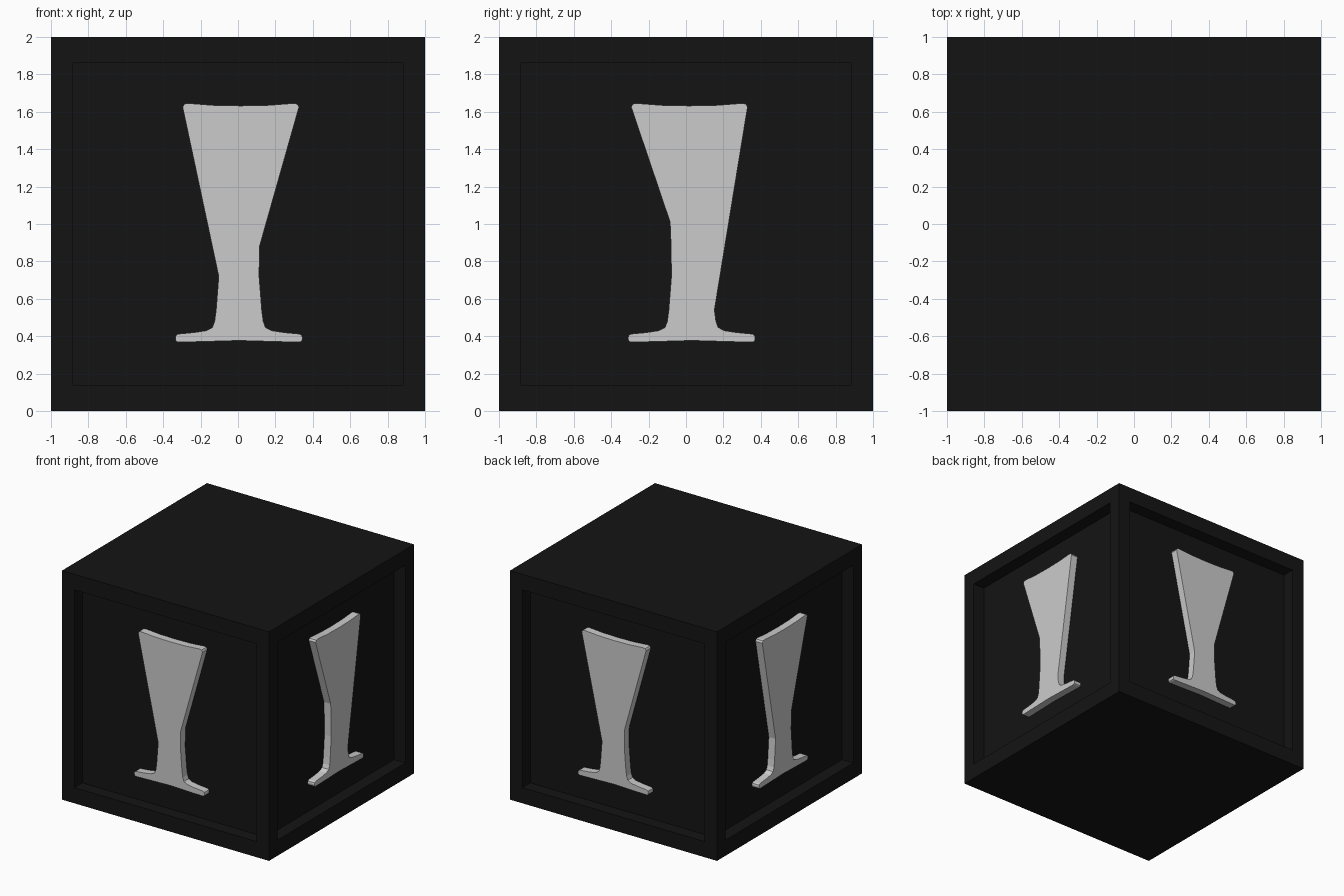
import bpy, bmesh
from math import pi
from mathutils import Matrix, Vector

if "Cube" in bpy.data.objects:
    bpy.data.objects.remove(bpy.data.objects["Cube"])

FLOOR, FACE = 0.11, 0.045   # depth of the panel floor and of the emblem front

black = bpy.data.materials.new("black")
black.diffuse_color = (0.007, 0.007, 0.007, 1)
black.use_nodes = True
black.node_tree.nodes["Principled BSDF"].inputs["Base Color"].default_value = black.diffuse_color


def finish(bm, name, mat=None):
    bmesh.ops.recalc_face_normals(bm, faces=bm.faces)
    mesh = bpy.data.meshes.new(name)
    bm.to_mesh(mesh)
    bm.free()
    obj = bpy.data.objects.new(name, mesh)
    bpy.context.collection.objects.link(obj)
    if mat:
        mesh.materials.append(mat)
    return obj


# Box with a recessed panel in each of the four sides
bm = bmesh.new()
bmesh.ops.create_cube(bm, size=2, matrix=Matrix.Translation((0, 0, 1)))
sides = [f for f in bm.faces if abs(f.normal.z) < 0.5]
bmesh.ops.inset_individual(bm, faces=sides, thickness=0.168)
for f in sides:
    for v in f.verts:
        v.co.z = 1 + (v.co.z - 1) * 0.98
floors = bmesh.ops.extrude_discrete_faces(bm, faces=sides)["faces"]
for f in floors:
    f.normal_update()
    bmesh.ops.translate(bm, verts=f.verts, vec=-f.normal * FLOOR)
finish(bm, "box", black)

# Half-outline of the stem and foot: (half width, height), top to bottom
STEM = [(0.115, 1.01), (0.11, 0.88), (0.108, 0.72), (0.122, 0.54),
        (0.13, 0.48), (0.142, 0.447), (0.175, 0.43), (0.24, 0.42),
        (0.325, 0.412), (0.337, 0.404), (0.34, 0.39), (0.337, 0.374),
        (0.325, 0.368), (0.17, 0.372)]
# Half-outline of the flared top, from the middle of the rim outwards
RIM = [(0.15, 1.635), (0.28, 1.645), (0.302, 1.642), (0.311, 1.625)]


def half(sign, foot_x, top_x, bend):
    top = [(top_x + sign * w, z) for w, z in RIM]
    low = [(foot_x + sign * w, z) for w, z in STEM if z <= bend]
    return top + low


def emblem(name, turn, foot_x, top_x, bend_left, bend_right):
    right = half(1, foot_x, top_x, bend_right)
    left = half(-1, foot_x, top_x, bend_left)
    outline = [(top_x, 1.632)] + right + [(foot_x, 0.377)] + left[::-1]
    bm = bmesh.new()
    face = bm.faces.new([bm.verts.new((x, FACE - 1, z)) for x, z in outline])
    ext = bmesh.ops.extrude_face_region(bm, geom=[face], use_keep_orig=True)
    moved = [g for g in ext["geom"] if isinstance(g, bmesh.types.BMVert)]
    bmesh.ops.translate(bm, verts=moved, vec=Vector((0, FLOOR - FACE, 0)))
    bm.transform(Matrix.Rotation(turn * pi / 2, 4, "Z"))
    finish(bm, name)


# One goblet-shaped relief per side
emblem("front_emblem", 0, 0.005, 0.015, 0.72, 0.88)
emblem("right_emblem", 1, 0.03, 0.018, 1.01, 0.54)
emblem("back_emblem", 2, -0.035, -0.028, 0.72, 0.88)
emblem("left_emblem", 3, -0.02, 0.0, 0.72, 0.88)
